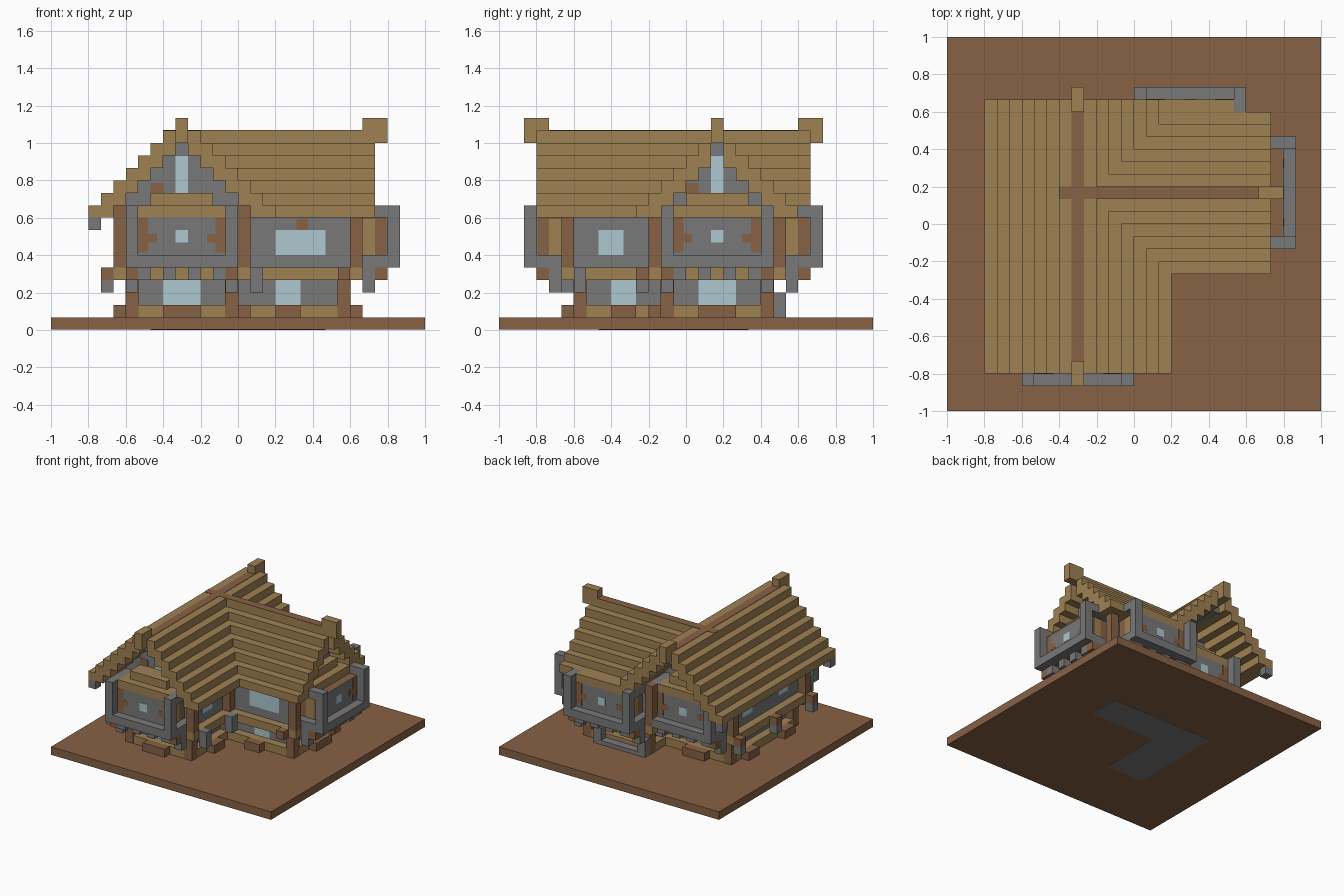
import bpy, bmesh
from mathutils import Matrix, Vector

if bpy.data.objects.get("Cube"):
    bpy.data.objects.remove(bpy.data.objects["Cube"])

U = 2 / 30    # size of one block
THIN = 0.04   # painted plate thickness in blocks


def material(name, rgb):
    m = bpy.data.materials.new(name)
    m.use_nodes = True
    col = tuple((c / 255) ** 2.2 for c in rgb) + (1,)
    m.diffuse_color = col
    m.node_tree.nodes["Principled BSDF"].inputs["Base Color"].default_value = col
    return m


BROWN = material("brown wood", (134, 97, 71))
TAN = material("tan planks", (157, 128, 84))
GRAY = material("gray stone", (120, 120, 120))
GLASS = material("pale blue glass", (172, 199, 207))


def part(name, mat, boxes):
    """One object made of blocks given as (x0, x1, y0, y1, z0, z1)."""
    bm = bmesh.new()
    for x0, x1, y0, y1, z0, z1 in boxes:
        mid = Vector((x0 + x1, y0 + y1, z0 + z1)) * U / 2
        size = Vector((x1 - x0, y1 - y0, z1 - z0)) * U
        bmesh.ops.create_cube(bm, size=1, matrix=Matrix.Translation(mid) @ Matrix.Diagonal(size).to_4x4())
    mesh = bpy.data.meshes.new(name)
    bm.to_mesh(mesh)
    bm.free()
    mesh.materials.append(mat)
    bpy.context.collection.objects.link(bpy.data.objects.new(name, mesh))


def on_wall(side, plane, u0, u1, d0, d1, z0, z1):
    """Block placed along a wall (u) and out from it (d)."""
    s = 1 if side in ("right", "back") else -1
    a, b = sorted((plane + s * d0, plane + s * d1))
    if side in ("front", "back"):
        return (u0, u1, a, b, z0, z1)
    return (a, b, u0, u1, z0, z1)


# Ground slab with stone floor showing below
part("ground", BROWN, [(-15, 15, -15, 15, 0.02, 1)])
part("floor_underside", GRAY, [(-7, -2, -7, 1, 0, 0.03), (-7, 7, 1, 5, 0, 0.03)])

# Lower storey
part("lower_walls", GRAY, [(-8, -1, -8, 3, 1, 4), (-1, 8, -1, 3, 1, 4), (1, 8, 3, 6, 1, 4)])
part("plinth", TAN, [(-9, 0, -9, 4, 1, 2), (0, 9, -2, 7, 1, 2)])
low_corners = [(-9, -9), (-1, -9), (-9, 3), (-1, -2), (8, -2), (8, 6), (0, 6)]
part("lower_posts", BROWN, [(x - THIN, x + 1 + THIN, y - THIN, y + 1 + THIN, 1, 4) for x, y in low_corners])

# Upper storey with overhang
part("floor_beam", TAN, [(-10, 1, -10, 5, 4, 5), (-1, 10, -3, 8, 4, 5)])
part("upper_walls", GRAY, [(-9, 0, -9, 4, 5, 10), (0, 9, -2, 7, 5, 10)])
high_corners = [(-10, -10), (0, -10), (-10, 4), (0, -3), (9, -3), (9, 7), (-1, 7)]
part("upper_posts", BROWN, [(x, x + 1, y, y + 1, 5, 10) for x, y in high_corners])

# Stepped gable walls under both roofs
gables = [(-4.5 - h, -4.5 + h, -9, 4, 14.5 - h, 15.5 - h) for h in (0.5, 1.5, 2.5, 3.5, 4.5)]
gables += [(0, 9, 2.5 - h, 2.5 + h, 13.5 - h, 14.5 - h) for h in (0.5, 1.5, 2.5, 3.5)]
gables += [(-5, -4, -11, 9, 14, 15), (-4, 10, 2, 3, 14, 15)]
part("gable_walls", GRAY, gables)

# Stepped plank roofs
main_roof = [(-5, -4, -12, 10, 15, 16)]
wing_roof = [(-4, 11, 2, 3, 15, 16)]
for s in (-1, 1):
    for j in range(1, 8):
        c = -4.5 + s * j
        main_roof.append((c - .5, c + .5, -12, 10, max(9, 15 - j), 17 - j))
    for j in range(1, 7):
        c = 2.5 + s * j
        wing_roof.append((j - 4, 11, c - .5, c + .5, max(9, 14 - j), 16 - j))
part("main_roof", TAN, main_roof)
part("wing_roof", TAN, wing_roof)
part("ridge_boards", BROWN, [(-5, -4, -11, 9, 16, 16 + THIN), (-6, 10, 2, 3, 16, 16 + THIN)])
part("ridge_caps", TAN, [(-5, -4, -13, -11, 15, 17), (-5, -4, 9, 11, 15, 17), (10, 12, 2, 3, 15, 17)])


def bay(name, side, plane, c, awning_out, tiers=2):
    """Bay window with a stone frame, awning and joists."""
    def b(*r):
        return on_wall(side, plane, c + r[0], c + r[1], *r[2:])
    ends = ((-4.5, -3.5), (3.5, 4.5))
    part(name + "_box", BROWN, [b(-3.5, 3.5, -1, 1.9, 5, 9)])
    part(name + "_side_planks", TAN, [b(-3.5 - THIN, 3.5 + THIN, 0, 1, 6, 8.9)])
    part(name + "_wall", GRAY, [b(-3.5, 3.5, 1.9, 2, 5, 9)])
    frame = [b(-3.5, 3.5, 2, 3, 5, 6)]
    for e in ends:
        frame += [b(*e, 2, 3, 5, 10), b(*e, -1, 2, 5, 6), b(*e, -1, 2, 9, 10)]
    part(name + "_frame", GRAY, frame)
    awning = [b(-3.5, 3.5, -1, awning_out, 9, 10), b(-2.5, 2.5, -1, awning_out - 1 + THIN, 10, 11)]
    part(name + "_awning", TAN, awning[:tiers])
    joists = [b(u - .5, u + .5, 0, 2, 4, 5) for u in (-3, -1, 1, 3)]
    joists += [b(*e, 0, 1, 3, 5) for e in ends]
    part(name + "_joists", GRAY, joists)
    part(name + "_joist_ends", BROWN, [b(*e, 1, 2, 4, 5) for e in ends])
    part(name + "_pane", GLASS, [b(-.5, .5, 2, 2 + THIN, 7, 8)])
    weather = []
    for s in (-1, 1):
        for near, z0, z1 in ((2.7, 6.2, 9), (2, 7, 7.7)):
            u0, u1 = sorted((s * near, s * 3.5))
            weather.append(b(u0, u1, 2, 2 + THIN / 2, z0, z1))
    part(name + "_timber", BROWN, weather)


bay("front_bay", "front", -10, -4.5, 2)
bay("right_bay", "right", 10, 2.5, 1)
bay("wing_back_bay", "back", 8, 4.5, 2, tiers=1)
bay("main_back_bay", "back", 5, -4.5, 2)

# Window panes: side, wall plane, span along wall, height span
panes = [
    ("front", -8, -6, -3, 2, 4), ("front", -1, 3, 5, 2, 4), ("front", -2, 3, 7, 6, 8),
    ("right", -1, -6, -4, 2, 4), ("right", 0, -7, -5, 6, 8), ("right", 8, 1, 4, 2, 4),
    ("back", 3, -6, -3, 2, 4),
    ("left", -8, -7, -5, 2, 4), ("left", -8, 0, 2, 2, 4),
    ("left", -9, -7, -5, 6, 8), ("left", -9, 0, 2, 6, 8),
    ("front", -9, -5, -4, 11, 14), ("back", 4, -5, -4, 11, 14), ("right", 9, 2, 3, 11, 14),
]
part("window_panes", GLASS, [on_wall(s, p, a, b, 0, THIN, z0, z1) for s, p, a, b, z0, z1 in panes])

# Sills outside the lower windows
sills = [(s, p, a, b) for s, p, a, b, z0, z1 in panes if z0 == 2]
part("window_sills", BROWN, [on_wall(s, p, a, b, 1, 2, 1, 2) for s, p, a, b in sills])

# Exposed timber patches on the walls
patches = [("front", -9, -7, -6, 11, 11.8), ("right", 9, 0, 1, 11, 11.8), ("front", -2, 4.7, 5.6, 8, 8.9),
           ("back", 4, -7, -6, 11, 11.8)]
part("timber_patches", BROWN, [on_wall(s, p, a, b, 0, THIN, z0, z1) for s, p, a, b, z0, z1 in patches])

# Beam ends and stone brackets on the plain walls
left_beams = [on_wall("left", -10, y, y + 1, 0, 1, 4, 5) for y in (-10, -3, 4)]
part("beam_ends", BROWN, left_beams + [(8, 9, -4, -3, 4, 5)])
brackets = [on_wall("left", -10, y, y + 1, 0, 1, 3, 4) for y in (-10, -3, 4)]
brackets += [(1, 2, -9, -8, 3, 5), (1, 2, -4, -3, 3, 5)]
brackets += [(-12, -11, y, y + 1, 8, 9) for y in (-12, 9)]
part("stone_brackets", GRAY, brackets)

# Back porch steps
part("back_steps", GRAY, [(1, 6, 7, 8, 1, 1.5), (0, 1, 7, 8, 1, 3), (6, 7, 7, 8, 1, 3)])
